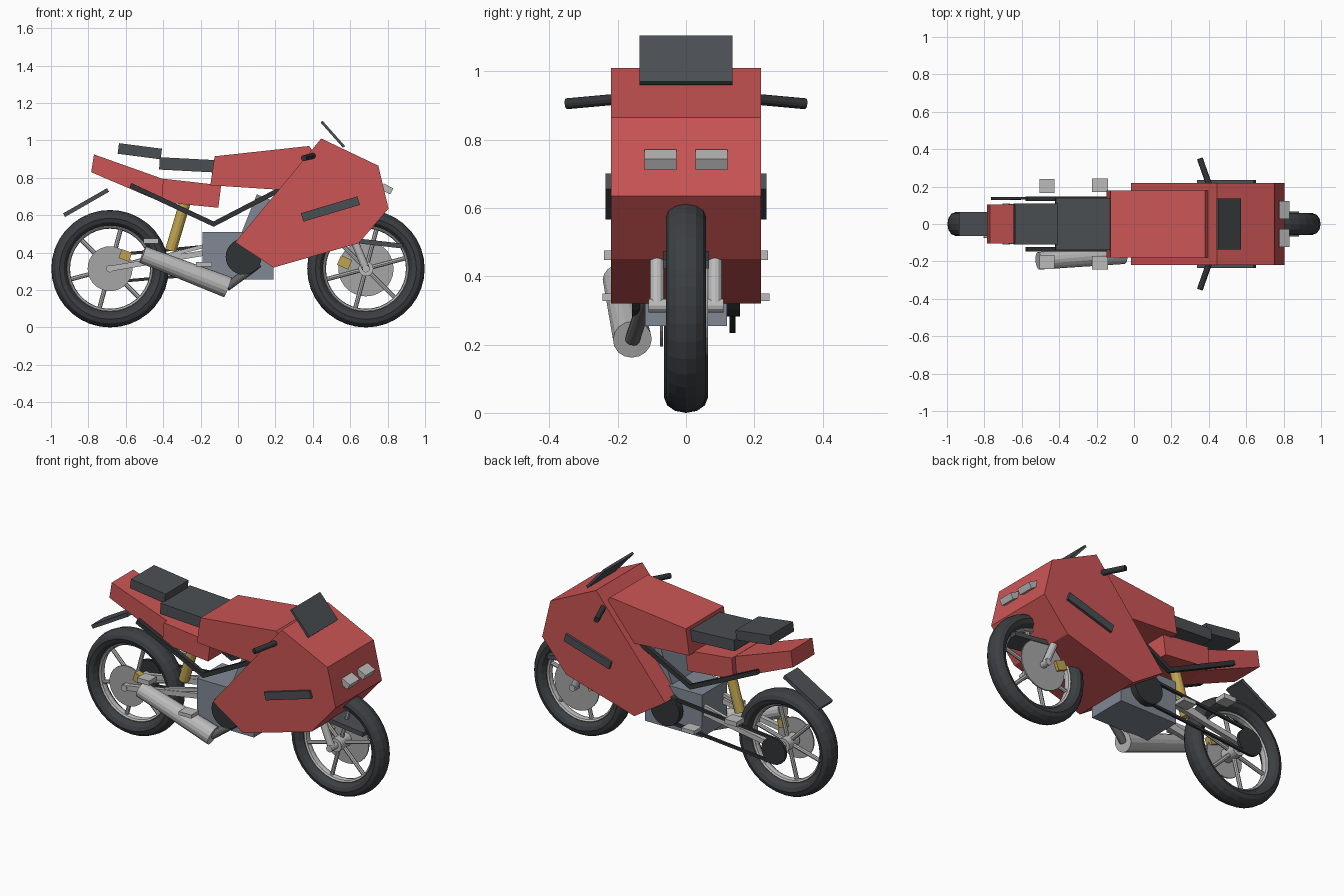
import bpy, bmesh, math
from mathutils import Vector

cube = bpy.data.objects.get("Cube")
if cube:
    bpy.data.objects.remove(cube, do_unlink=True)


def material(name, r, g, b):
    m = bpy.data.materials.new(name)
    m.use_nodes = True
    m.diffuse_color = (r, g, b, 1)
    m.node_tree.nodes["Principled BSDF"].inputs["Base Color"].default_value = (r, g, b, 1)
    return m


RED = material("red paint", .6, .09, .09)
DARK = material("dark plastic", .07, .078, .086)
RUBBER = material("tyre rubber", .045, .05, .055)
BLACK = material("black metal", .03, .033, .036)
SILVER = material("silver metal", .5, .5, .5)
STEEL = material("brake steel", .38, .38, .38)
ENGINE = material("engine grey", .22, .25, .3)
GOLD = material("gold metal", .52, .37, .08)
PIPE = material("pipe grey", .13, .13, .13)


def finish(bm, name, mat):
    bmesh.ops.recalc_face_normals(bm, faces=bm.faces)
    mesh = bpy.data.meshes.new(name)
    bm.to_mesh(mesh)
    bm.free()
    mesh.materials.append(mat)
    ob = bpy.data.objects.new(name, mesh)
    bpy.context.collection.objects.link(ob)
    return ob


def prism(name, mat, profile, half, y=0):
    """Side profile in x, z given thickness across y."""
    bm = bmesh.new()
    face = bm.faces.new([bm.verts.new((px, y - half, pz)) for px, pz in profile])
    out = bmesh.ops.extrude_face_region(bm, geom=[face])
    verts = [v for v in out["geom"] if isinstance(v, bmesh.types.BMVert)]
    bmesh.ops.translate(bm, verts=verts, vec=(0, 2 * half, 0))
    return finish(bm, name, mat)


def slab(name, mat, a, b, thick, half, y=0):
    """Box running from a to b in x, z."""
    a, b = Vector(a), Vector(b)
    d = (b - a).normalized()
    n = Vector((-d.y, d.x)) * thick / 2
    return prism(name, mat, [a - n, b - n, b + n, a + n], half, y)


def rod(name, mat, a, b, r1, r2=None, sides=12):
    a, b = Vector(a), Vector(b)
    bm = bmesh.new()
    bmesh.ops.create_cone(bm, cap_ends=True, segments=sides, radius1=r1,
                          radius2=r1 if r2 is None else r2, depth=(b - a).length)
    ob = finish(bm, name, mat)
    ob.rotation_mode = 'QUATERNION'
    ob.rotation_quaternion = (b - a).to_track_quat('Z', 'Y')
    ob.location = (a + b) / 2
    return ob


def disc(name, mat, x, z, r, y1, y2, sides=28):
    return rod(name, mat, (x, y1, z), (x, y2, z), r, sides=sides)


def ring(name, mat, x, z, major, minor, widen, sides):
    bpy.ops.mesh.primitive_torus_add(major_segments=36, minor_segments=sides,
                                     major_radius=major, minor_radius=minor,
                                     location=(x, 0, z), rotation=(math.pi / 2, 0, 0))
    ob = bpy.context.object
    ob.name = name
    ob.scale.z = widen
    ob.data.materials.append(mat)


# Wheels: tyre, rim, hub and spokes
AXLE = .684
HUB_Z = .314
for end, x, widen in (("rear", -AXLE, 1.45), ("front", AXLE, 1.32)):
    ring(end + "_tyre", RUBBER, x, HUB_Z, .27, .044, widen, 12)
    ring(end + "_rim", SILVER, x, HUB_Z, .226, .012, 2, 8)
    disc(end + "_hub", SILVER, x, HUB_Z, .04, -.05, .05, 16)
    disc(end + "_axle", SILVER, x, HUB_Z, .02, -.11, .11, 12)
    for i in range(6):
        t = math.radians(15 + 60 * i)
        c, s = math.cos(t), math.sin(t)
        rod(end + "_spoke", SILVER, (x + .03 * c, 0, HUB_Z + .03 * s),
            (x + .222 * c, 0, HUB_Z + .222 * s), .012, sides=8)

# Brakes: one disc and caliper per wheel
disc("front_brake_disc", STEEL, AXLE, HUB_Z, .148, .056, .064)
disc("rear_brake_disc", STEEL, -AXLE, HUB_Z, .12, -.076, -.068)
slab("front_caliper", GOLD, (.54, .36), (.6, .335), .055, .02, .062)
slab("rear_caliper", GOLD, (-.63, .395), (-.575, .375), .05, .02, -.073)

# Bodywork
prism("fairing", RED, [(-.015, .455), (.445, 1.01), (.75, .865),
                       (.805, .635), (.645, .45), (.19, .32)], .22)
prism("fuel_tank", RED, [(-.148, .76), (-.125, .915), (.38, .97),
                         (.41, .93), (.24, .735)], .18)
prism("tail", RED, [(-.785, .83), (-.77, .925), (-.39, .79), (-.41, .67)], .103)
prism("under_seat_panel", RED, [(-.41, .67), (-.40, .795), (-.09, .76), (-.105, .64)], .135)
slab("rider_seat", DARK, (-.42, .877), (-.13, .862), .066, .14)
slab("passenger_seat", DARK, (-.64, .957), (-.41, .927), .057, .11)
slab("windscreen", DARK, (.447, 1.1), (.567, .965), .014, .136)
slab("front_fender", DARK, (.62, .465), (.88, .435), .026, .068)
slab("rear_fender", DARK, (-.93, .6), (-.695, .735), .022, .063)

# Engine
prism("engine_block", ENGINE, [(-.19, .255), (.19, .255), (.19, .51), (-.19, .51)], .12)
slab("cylinder_block", ENGINE, (.1, .48), (.18, .68), .17, .1)
disc("engine_cover", BLACK, .03, .378, .096, -.158, .158)

# Shock absorber
rod("shock", GOLD, (-.36, 0, .41), (-.265, 0, .73), .03, sides=12)

# Chain drive on the left
disc("rear_sprocket", BLACK, -AXLE, HUB_Z, .08, .128, .145, 20)
for top in (1, -1):
    slab("chain_run", BLACK, (-AXLE, HUB_Z + .072 * top), (.03, .378 + .075 * top),
         .016, .007, .137)

# Exhaust
rod("muffler", SILVER, (-.055, -.157, .215), (-.51, -.197, .39), .057, .047, 16)
rod("exhaust_pipe", PIPE, (-.06, -.157, .215), (.11, -.115, .34), .022)

# Mirrored parts
for side, s in (("left", 1), ("right", -1)):
    rod(side + "_fork", SILVER, (AXLE, .085 * s, HUB_Z), (.46, .085 * s, .85), .021)
    slab(side + "_swingarm", SILVER, (-.7, .312), (-.14, .405), .03, .014, .092 * s)
    slab(side + "_swingarm_brace", SILVER, (-.42, .375), (-.14, .445), .02, .01, .092 * s)
    slab(side + "_rear_frame", BLACK, (-.575, .76), (-.125, .55), .026, .013, .135 * s)
    slab(side + "_front_frame", BLACK, (-.135, .55), (.25, .75), .026, .013, .135 * s)
    rod(side + "_handlebar", BLACK, (.352, .35 * s, .905), (.43, .13 * s, .925), .016)
    slab(side + "_side_vent", DARK, (.343, .588), (.645, .678), .047, .01, .225 * s)
    slab(side + "_headlight", SILVER, (.77, .755), (.822, .727), .036, .047, .075 * s)
    slab(side + "_rear_peg", SILVER, (-.505, .462), (-.425, .462), .028, .037, .203 * s)
    slab(side + "_front_peg", SILVER, (-.225, .338), (-.14, .338), .022, .037, .207 * s)
